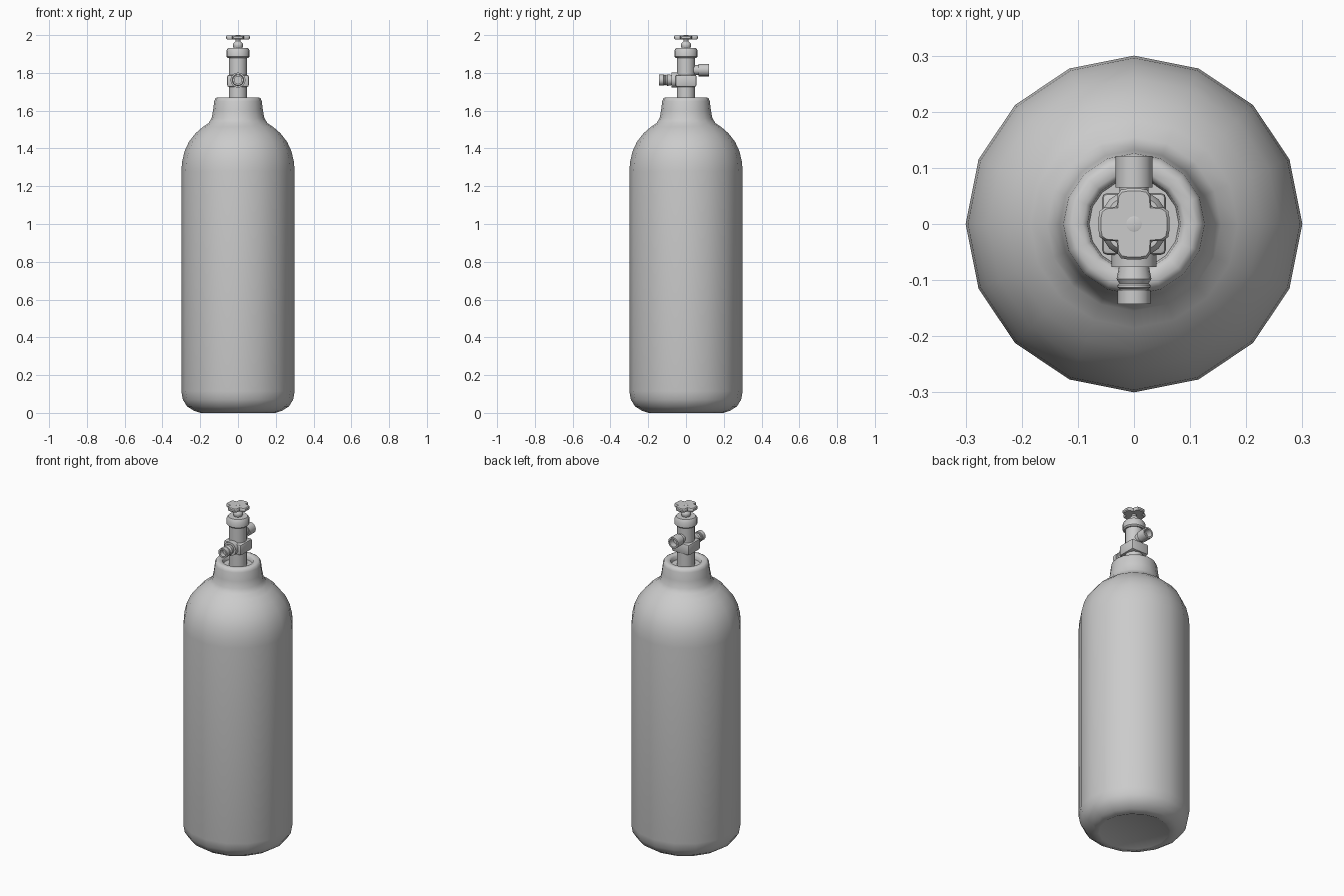
import bpy, bmesh, math
from mathutils import Matrix

if "Cube" in bpy.data.objects:
    bpy.data.objects.remove(bpy.data.objects["Cube"])


def finish(bm, name, angle=35):
    bmesh.ops.remove_doubles(bm, verts=bm.verts, dist=1e-5)
    bmesh.ops.recalc_face_normals(bm, faces=bm.faces)
    me = bpy.data.meshes.new(name)
    bm.to_mesh(me)
    bm.free()
    ob = bpy.data.objects.new(name, me)
    bpy.context.collection.objects.link(ob)
    bpy.ops.object.select_all(action='DESELECT')
    ob.select_set(True)
    bpy.context.view_layer.objects.active = ob
    bpy.ops.object.shade_smooth_by_angle(angle=math.radians(angle))
    return ob


def lathe(name, profile, sides=16, matrix=None, angle=35):
    """Revolve (radius, height) points about z, then place with matrix."""
    bm = bmesh.new()
    rings = []
    for r, z in profile:
        if r == 0:
            rings.append([bm.verts.new((0, 0, z))] * sides)
        else:
            rings.append([bm.verts.new((r * math.cos(2 * math.pi * i / sides),
                                        r * math.sin(2 * math.pi * i / sides), z))
                          for i in range(sides)])
    for a, b in zip(rings, rings[1:]):
        for i in range(sides):
            j = (i + 1) % sides
            bm.faces.new(list(dict.fromkeys((a[i], a[j], b[j], b[i]))))
    if matrix:
        bm.transform(matrix)
    return finish(bm, name, angle)


# Tank with rounded foot, domed shoulder and recessed collar
lathe("tank", [(0, 0.005), (0.19, 0.005), (0.20, 0.0), (0.235, 0.012), (0.27, 0.035),
               (0.292, 0.07), (0.3, 0.115), (0.3, 1.28), (0.296, 1.33), (0.283, 1.385),
               (0.26, 1.435), (0.225, 1.48), (0.185, 1.515), (0.155, 1.535),
               (0.14, 1.56), (0.132, 1.60), (0.126, 1.65), (0.12, 1.665), (0.11, 1.67),
               (0.092, 1.67), (0.083, 1.663), (0.08, 1.64), (0, 1.64)], angle=50)

# Valve stem, cap nut and spindle
lathe("valve_stem", [(0, 1.63), (0.048, 1.63), (0.048, 1.89), (0, 1.89)])
lathe("cap_nut", [(0, 1.88), (0.055, 1.88), (0.062, 1.887), (0.062, 1.918),
                  (0.053, 1.932), (0, 1.932)])
lathe("spindle", [(0, 1.925), (0.022, 1.93), (0.028, 1.945), (0.026, 1.955),
                  (0.014, 1.968), (0.014, 1.999), (0.011, 2.0), (0, 2.0)], 12)

# Valve block
bm = bmesh.new()
bmesh.ops.create_cube(bm, size=1, matrix=Matrix.Translation((0, 0, 1.758))
                      @ Matrix.Diagonal((0.114, 0.11, 0.064, 1)))
bmesh.ops.bevel(bm, geom=bm.edges[:], offset=0.009, segments=2, profile=0.5, affect='EDGES')
finish(bm, "valve_block", 40)

# Outlets: stepped one to the front, plain one to the back, both hollow
front = Matrix.Translation((0, 0, 1.762)) @ Matrix.Rotation(math.pi / 2, 4, 'X')
back = Matrix.Translation((0, 0, 1.815)) @ Matrix.Rotation(-math.pi / 2, 4, 'X')
lathe("front_outlet", [(0, 0.03), (0.04, 0.03), (0.04, 0.077), (0.027, 0.077),
                       (0.031, 0.098), (0.026, 0.106), (0.029, 0.109), (0.029, 0.113),
                       (0.025, 0.116), (0.029, 0.118), (0.029, 0.143),
                       (0.02, 0.143), (0.02, 0.115), (0, 0.115)], 16, front)
lathe("back_outlet", [(0, 0.02), (0.026, 0.02), (0.026, 0.065), (0.033, 0.065),
                      (0.033, 0.121), (0.024, 0.121), (0.024, 0.085), (0, 0.085)], 16, back)

# Four-lobed handwheel
bm = bmesh.new()
lobe = [(0.031, -0.031), (0.053, -0.029), (0.061, -0.023), (0.063, -0.012),
        (0.063, 0.012), (0.061, 0.023), (0.053, 0.029)]
outline = []
for k in range(4):
    c, s = math.cos(k * math.pi / 2), math.sin(k * math.pi / 2)
    outline += [(c * x - s * y, s * x + c * y) for x, y in lobe]
layers = [(0.93, 1.977), (1.0, 1.982), (1.0, 1.993), (0.93, 1.998)]
rings = [[bm.verts.new((x * f, y * f, z)) for x, y in outline] for f, z in layers]
n = len(outline)
for a, b in zip(rings, rings[1:]):
    for i in range(n):
        j = (i + 1) % n
        bm.faces.new((a[i], a[j], b[j], b[i]))
bm.faces.new(rings[0][::-1])
bm.faces.new(rings[-1])
finish(bm, "handwheel", 40)
